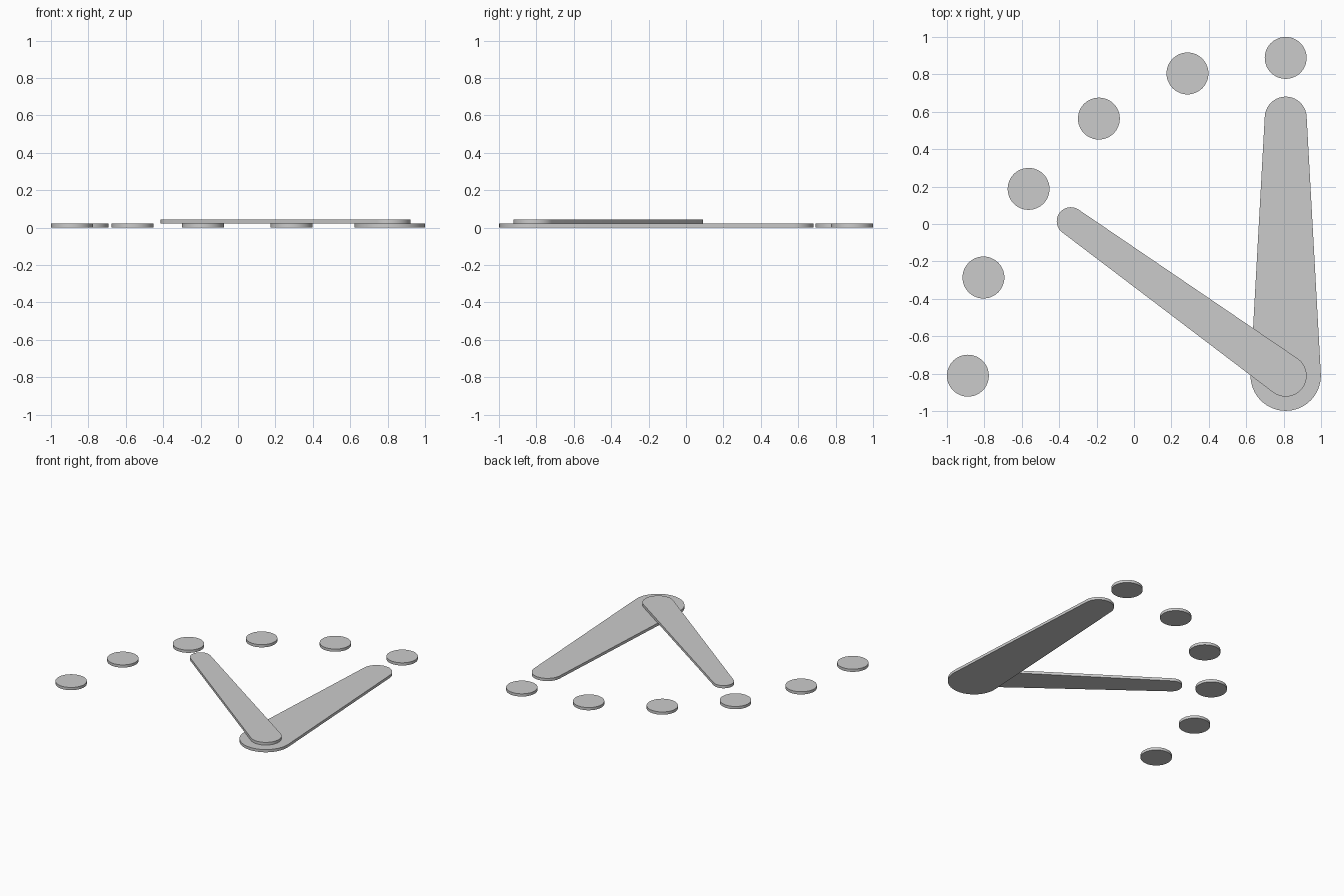
import bpy, bmesh, math
from math import sin, cos, radians, pi

if "Cube" in bpy.data.objects:
    bpy.data.objects.remove(bpy.data.objects["Cube"])

PIVOT = (0.811, -0.811)
RADIUS = 1.699
THICK = 0.0215


def plate(name, pts, z0, z1):
    """Extrude a flat outline between two heights."""
    bm = bmesh.new()
    face = bm.faces.new([bm.verts.new((x, y, z0)) for x, y in pts])
    res = bmesh.ops.extrude_face_region(bm, geom=[face])
    for v in res["geom"]:
        if isinstance(v, bmesh.types.BMVert):
            v.co.z = z1
    bmesh.ops.recalc_face_normals(bm, faces=bm.faces[:])
    me = bpy.data.meshes.new(name)
    bm.to_mesh(me)
    bm.free()
    ob = bpy.data.objects.new(name, me)
    bpy.context.collection.objects.link(ob)
    bpy.ops.object.select_all(action='DESELECT')
    ob.select_set(True)
    bpy.context.view_layer.objects.active = ob
    bpy.ops.object.shade_smooth_by_angle(angle=radians(30))
    return ob


def arc(cx, cy, r, a0, a1, n):
    return [(cx + r * cos(a0 + (a1 - a0) * i / n),
             cy + r * sin(a0 + (a1 - a0) * i / n)) for i in range(n + 1)]


def hand_outline(direction, length, r_big, r_small):
    """Two round ends joined by their outer tangents."""
    t = pi / 2 - math.asin((r_big - r_small) / length)
    px, py = PIVOT
    tip = (px + length * cos(direction), py + length * sin(direction))
    return (arc(*tip, r_small, direction - t, direction + t, 20) +
            arc(px, py, r_big, direction + t, direction + 2 * pi - t, 24))


# hour dots on a quarter circle around the pivot
for i in range(6):
    a = radians(90 + 18 * i)
    c = (PIVOT[0] + RADIUS * cos(a), PIVOT[1] + RADIUS * sin(a))
    plate(f"dial_dot_{i + 1}", arc(*c, 0.112, 0, 2 * pi, 48)[:-1], 0, THICK)

# wide lower hand
plate("wide_hand", hand_outline(pi / 2, 1.38, 0.188, 0.112), 0, THICK)

# slim upper hand resting on the wide one
plate("slim_hand", hand_outline(radians(144.3), 1.415, 0.112, 0.075), THICK, 2 * THICK)
